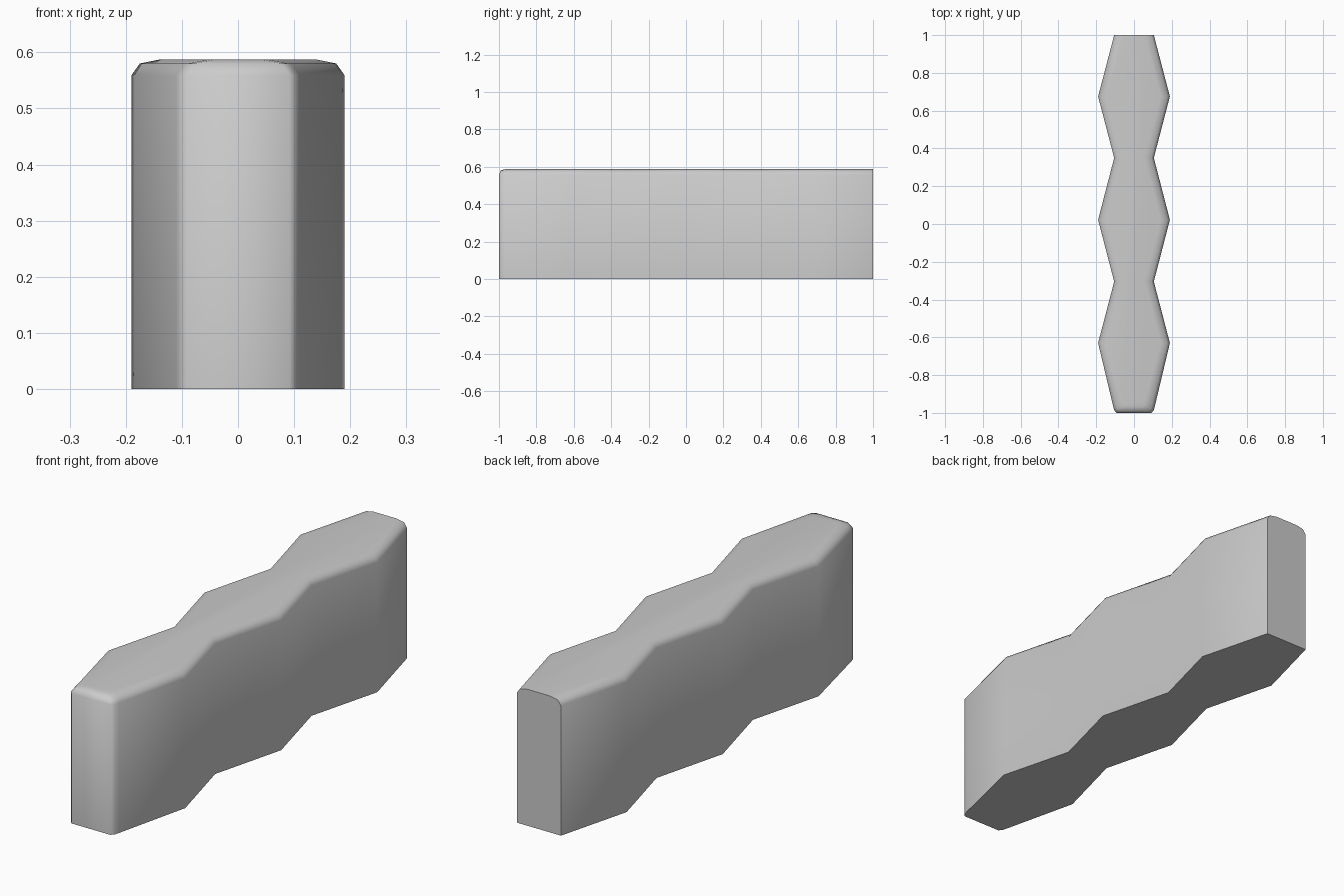
import bpy, bmesh, math

if "Cube" in bpy.data.objects:
    bpy.data.objects.remove(bpy.data.objects["Cube"])

# Half outline of the wavy wall, back to front: (half width, y)
WAVE = [(0.105, 1.0), (0.19, 0.675), (0.105, 0.35), (0.19, 0.022),
        (0.105, -0.305), (0.19, -0.63)]
FRONT = [(0.110, -0.966), (0.104, -0.988), (0.092, -1.0)]  # softened front corner

# Levels: (z, side inset, front inset); the back end stays flat
LEVELS = [(0, 0, 0), (0.559, 0, 0), (0.58, 0.015, 0.01), (0.587, 0.05, 0.032)]


def ring(bm, z, dx, dy):
    half = [(x - dx, y) for x, y in WAVE] + [(x - dx, y + dy) for x, y in FRONT]
    pts = [(-x, y) for x, y in half] + [(x, y) for x, y in reversed(half)]
    return [bm.verts.new((x, y, z)) for x, y in pts]


# Wall block lofted through the levels
bm = bmesh.new()
rings = [ring(bm, *level) for level in LEVELS]
for low, high in zip(rings, rings[1:]):
    for i in range(len(low)):
        j = (i + 1) % len(low)
        bm.faces.new((low[i], low[j], high[j], high[i]))
bm.faces.new(rings[0])
bm.faces.new(rings[-1])
bmesh.ops.recalc_face_normals(bm, faces=bm.faces)

mesh = bpy.data.meshes.new("wavy_block")
bm.to_mesh(mesh)
bm.free()
obj = bpy.data.objects.new("wavy_block", mesh)
bpy.context.collection.objects.link(obj)
bpy.context.view_layer.objects.active = obj
obj.select_set(True)
bpy.ops.object.shade_smooth_by_angle(angle=math.radians(46))
